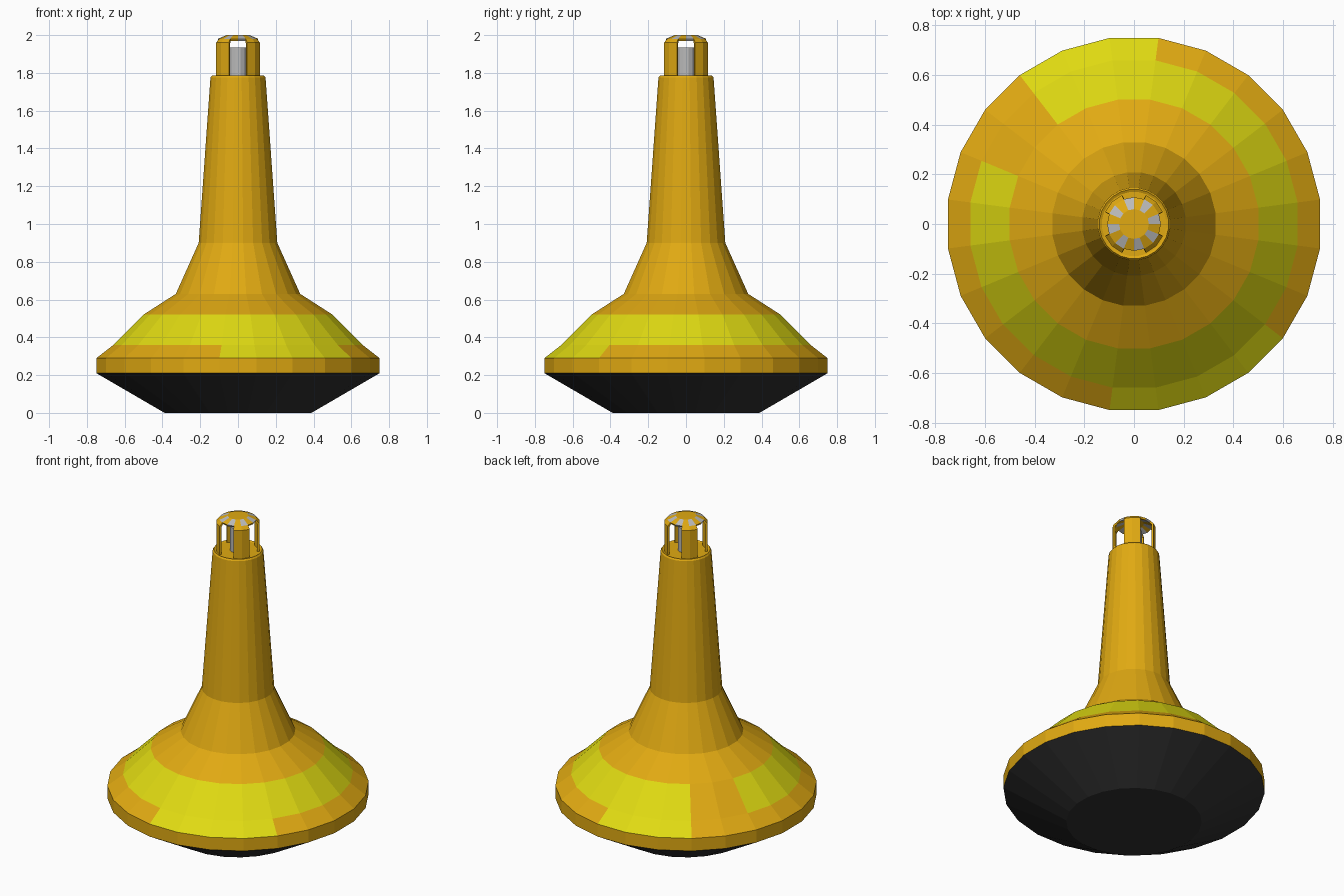
import bpy, bmesh
from math import cos, sin, radians, pi

if "Cube" in bpy.data.objects:
    bpy.data.objects.remove(bpy.data.objects["Cube"])


def material(name, rgb):
    m = bpy.data.materials.new(name)
    m.diffuse_color = (*rgb, 1)
    m.use_nodes = True
    m.node_tree.nodes["Principled BSDF"].inputs["Base Color"].default_value = m.diffuse_color
    return m


GOLD = material("gold", (0.75, 0.40, 0.006))
YELLOW = material("yellow", (0.74, 0.70, 0.006))
BLACK = material("black", (0.03, 0.03, 0.03))
GREY = material("grey", (0.5, 0.5, 0.5))


def lathe(name, profile, mats, n=24, start=7.5, pick=lambda band, ang: 0,
          cap_low=False, cap_top=False):
    """Revolve (radius, z) points; pick gives the material slot, or None for an opening."""
    bm = bmesh.new()
    angs = [radians(start + 360 * i / n) for i in range(n)]
    rings = [[bm.verts.new((r * cos(a), r * sin(a), z)) for a in angs] for r, z in profile]
    for b in range(len(rings) - 1):
        for i in range(n):
            slot = pick(b, (start + 360 * (i + 0.5) / n) % 360)
            if slot is None:
                continue
            j = (i + 1) % n
            f = bm.faces.new((rings[b][i], rings[b][j], rings[b + 1][j], rings[b + 1][i]))
            f.material_index = slot
    if cap_low:
        bm.faces.new(rings[0][::-1])
    if cap_top:
        bm.faces.new(rings[-1])
    loose = [v for v in bm.verts if not v.link_faces]
    bmesh.ops.delete(bm, geom=loose, context='VERTS')
    me = bpy.data.meshes.new(name)
    bm.to_mesh(me)
    bm.free()
    for m in mats:
        me.materials.append(m)
    ob = bpy.data.objects.new(name, me)
    bpy.context.collection.objects.link(ob)
    return ob


# Dark underside of the float
lathe("float_underside", [(0.392, 0), (0.756, 0.21)], [BLACK], cap_low=True)


# Float shell with yellow panels
def panels(band, a):
    if band == 2:
        return 0 if 127 < a < 157 else 1
    if band == 1:
        return 1 if 82 < a < 127 or 262 < a < 322 else 0
    return 0


lathe("float_shell",
      [(0.756, 0.21), (0.756, 0.29), (0.665, 0.36), (0.505, 0.52), (0.332, 0.63)],
      [GOLD, YELLOW], pick=panels)

# Flared neck, tapering tower and its deck
lathe("tower", [(0.332, 0.63), (0.21, 0.90), (0.147, 1.775), (0.14, 1.785), (0.13, 1.78)],
      [GOLD], cap_top=True)


# Lantern cage: four diagonal posts under a shallow roof with grey facets
def cage(band, a):
    if band < 2:
        return 0 if 22.5 < a % 90 < 67.5 else None
    return 1 if int(a // 22.5) % 2 == 0 else 0


lantern = lathe("lantern_cage", [(0.126, 1.78), (0.126, 1.96), (0.108, 1.98), (0.06, 2.0)],
                [GOLD, GREY], n=16, start=0, pick=cage, cap_top=True)
wall = lantern.modifiers.new("wall", 'SOLIDIFY')
wall.thickness = 0.012
wall.offset = -1

# Lamp inside the cage
lathe("lamp", [(0.047, 1.78), (0.047, 1.935)], [GREY], n=12, start=15, cap_top=True)
